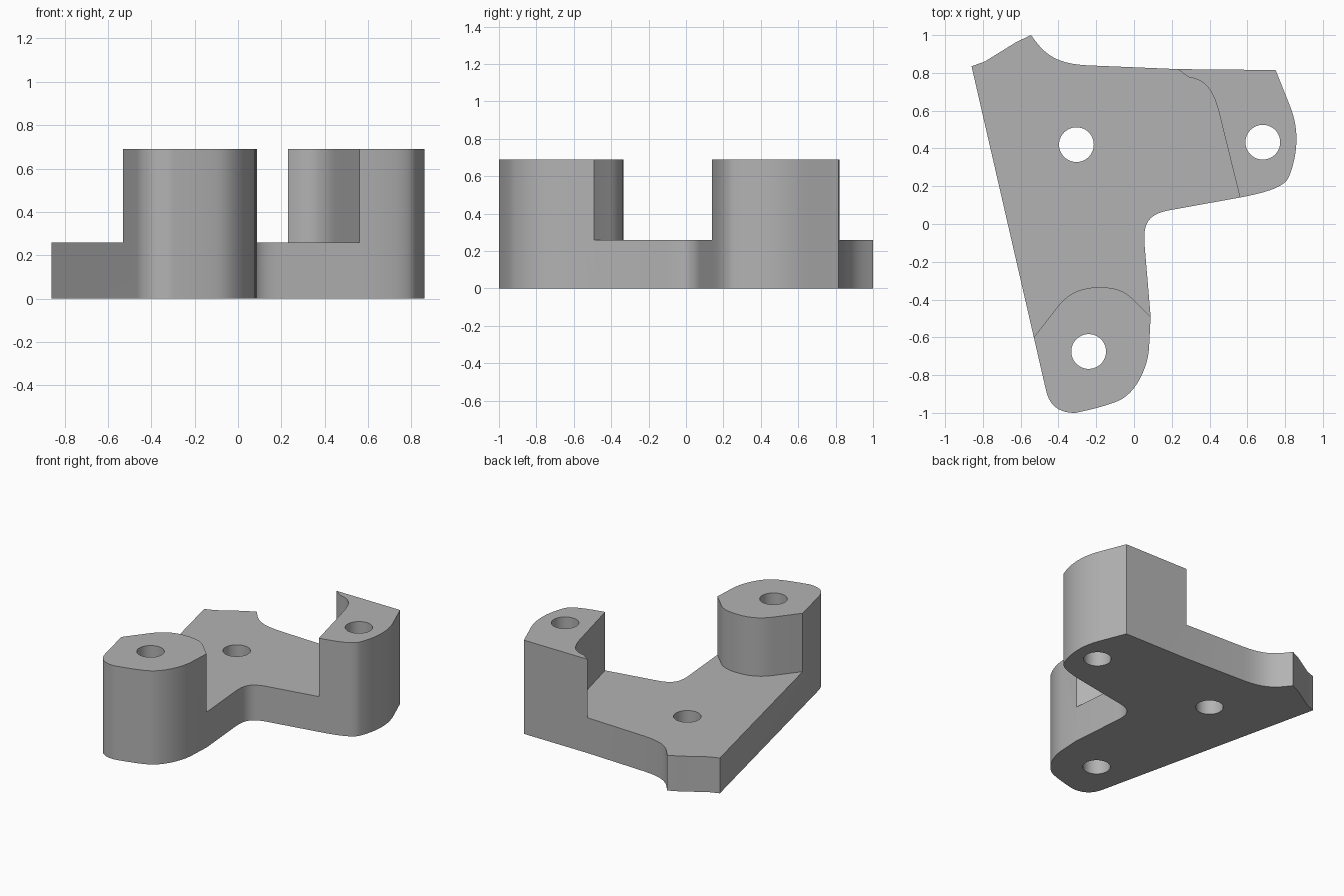
import bpy, bmesh, math
from mathutils import Vector

PLATE_TOP, BOSS_TOP = 0.26, 0.69

cube = bpy.data.objects.get("Cube")
if cube:
    bpy.data.objects.remove(cube, do_unlink=True)

grey = bpy.data.materials.new("plain grey")
grey.use_nodes = True
colour = (0.45, 0.45, 0.45, 1)
grey.diffuse_color = colour
grey.node_tree.nodes["Principled BSDF"].inputs["Base Color"].default_value = colour


def bezier(ctrl, t):
    pts = [Vector(p) for p in ctrl]
    while len(pts) > 1:
        pts = [a.lerp(b, t) for a, b in zip(pts, pts[1:])]
    return pts[0]


def trace(start, runs, steps=12):
    """Each run continues from the last point: one point is a line, three a curve."""
    path = [Vector(start)]
    for run in runs:
        ctrl = [path[-1], *run]
        n = 1 if len(run) == 1 else steps
        path += [bezier(ctrl, i / n) for i in range(1, n + 1)]
    return path


def prism(name, path, z0, z1):
    bm = bmesh.new()
    base = bm.faces.new([bm.verts.new((p.x, p.y, z0)) for p in path])
    top = bmesh.ops.extrude_face_region(bm, geom=[base])["geom"]
    bmesh.ops.translate(bm, vec=(0, 0, z1 - z0),
                        verts=[v for v in top if isinstance(v, bmesh.types.BMVert)])
    bmesh.ops.recalc_face_normals(bm, faces=bm.faces)
    mesh = bpy.data.meshes.new(name)
    bm.to_mesh(mesh)
    bm.free()
    mesh.materials.append(grey)
    obj = bpy.data.objects.new(name, mesh)
    bpy.context.collection.objects.link(obj)
    return obj


# Bracket outline, counterclockwise from the back right tip
outline = trace((-0.86, 0.835), [
    [(-0.466, -0.88)],
    [(-0.445, -0.97), (-0.39, -1.0), (-0.31, -1.0)],
    [(-0.24, -0.985), (-0.15, -0.965), (-0.08, -0.935)],
    [(0.01, -0.895), (0.075, -0.76), (0.08, -0.65)],
    [(0.088, -0.49)],
    [(0.055, -0.1)],
    [(0.05, 0.0), (0.07, 0.055), (0.2, 0.075)],
    [(0.56, 0.14)],
    [(0.72, 0.17), (0.8, 0.2), (0.82, 0.25)],
    [(0.845, 0.31), (0.86, 0.38), (0.86, 0.45)],
    [(0.86, 0.52), (0.845, 0.58), (0.82, 0.64)],
    [(0.75, 0.815)],
    [(0.23, 0.82)],
    [(-0.25, 0.84)],
    [(-0.43, 0.85), (-0.48, 0.91), (-0.545, 1.0)],
    [(-0.62, 0.965)],
    [(-0.79, 0.86)],
])
bracket = prism("bracket", outline, 0, BOSS_TOP)

# Space above the plate, between the two raised bosses
gap = trace((-0.6, -0.69), [
    [(-0.41, -0.445)],
    [(-0.35, -0.365), (-0.28, -0.335), (-0.18, -0.335)],
    [(-0.07, -0.335), (-0.03, -0.37), (0.02, -0.425)],
    [(0.18, -0.58)],
    [(0.61, -0.06)],
    [(0.45, 0.59)],
    [(0.41, 0.75), (0.35, 0.765), (0.29, 0.777)],
    [(0.23, 0.82)],
    [(0.18, 0.86)],
    [(0.18, 1.2)],
    [(-1.2, 1.2)],
    [(-1.2, -0.69)],
])
cutters = [prism("gap_cutter", gap, PLATE_TOP, 1)]

# Bolt holes straight through the plate and both bosses
for x, y in ((-0.305, 0.42), (0.682, 0.433), (-0.24, -0.675)):
    ring = [Vector((x + 0.092 * math.cos(i * math.tau / 48),
                    y + 0.092 * math.sin(i * math.tau / 48))) for i in range(48)]
    cutters.append(prism("hole_cutter", ring, -0.2, 1))

for cutter in cutters:
    cutter.hide_render = True
    mod = bracket.modifiers.new(cutter.name, "BOOLEAN")
    mod.operation, mod.solver, mod.object = "DIFFERENCE", "EXACT", cutter

# Bake the cuts, then remove the cutters
graph = bpy.context.evaluated_depsgraph_get()
baked = bpy.data.meshes.new_from_object(bracket.evaluated_get(graph))
bracket.modifiers.clear()
bracket.data = baked
for cutter in cutters:
    bpy.data.objects.remove(cutter, do_unlink=True)

bpy.ops.object.select_all(action="DESELECT")
bracket.select_set(True)
bpy.context.view_layer.objects.active = bracket
bpy.ops.object.shade_smooth_by_angle(angle=math.radians(25))
